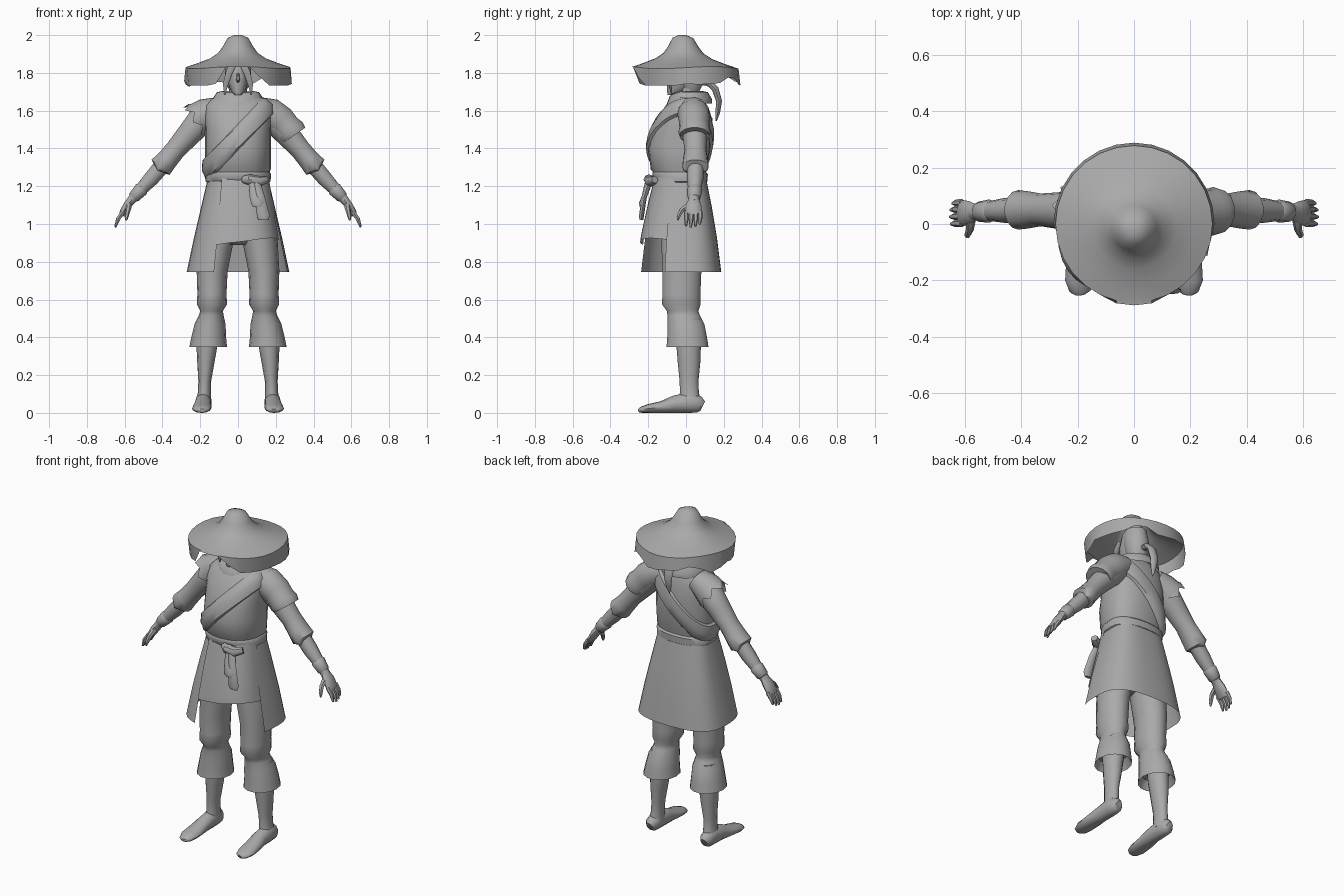
import bpy, bmesh, math
from mathutils import Vector as V

grey = bpy.data.materials.new("plain_grey")
grey.diffuse_color = (0.4, 0.4, 0.4, 1)


def loft(name, rings, closed=True, caps=(True, True)):
    """Skin a list of equal-length point rings."""
    bm = bmesh.new()
    rows = [[bm.verts.new(p) for p in r] for r in rings]
    n = len(rows[0])
    for a, b in zip(rows, rows[1:]):
        for i in range(n if closed else n - 1):
            j = (i + 1) % n
            bm.faces.new((a[i], a[j], b[j], b[i]))
    for cap, row in zip(caps, (rows[0], rows[-1])):
        if cap and closed:
            bm.faces.new(row)
    bmesh.ops.recalc_face_normals(bm, faces=bm.faces)
    me = bpy.data.meshes.new(name)
    bm.to_mesh(me)
    bm.free()
    me.materials.append(grey)
    ob = bpy.data.objects.new(name, me)
    bpy.context.collection.objects.link(ob)
    return ob


def tube(name, pts, ref=(0, 1, 0), n=10, side=1, flat=False, caps=(True, True), jag=0):
    """Tube along (x, y, z, ra, rb); ra lies along ref. side=-1 mirrors in x."""
    P = [V(p[:3]) for p in pts]
    rings = []
    for k, p in enumerate(pts):
        t = (P[min(k + 1, len(P) - 1)] - P[max(k - 1, 0)]).normalized()
        u = V(ref)
        u = (u - t * u.dot(t)).normalized()
        v = t.cross(u)
        if flat:
            u, v = V((1, 0, 0)), V((0, 1, 0))
        ring = []
        for i in range(n):
            a = 2 * math.pi * i / n
            q = P[k] + u * p[3] * math.cos(a) + v * p[4] * math.sin(a)
            if jag and k == len(pts) - 1:
                q += t * jag * (1 if i % 2 else -0.6)
            ring.append(V((q.x * side, q.y, q.z)))
        rings.append(ring)
    return loft(name, rings, caps=caps)


def oval(a, rx, yf, yb, z, p=2.3):
    """Point on a rounded-box outline with separate front and back depth."""
    c, s = math.cos(a), math.sin(a)
    x = math.copysign(abs(c) ** (2 / p), c) * rx
    return V((x, abs(s) ** (2 / p) * (yb if s > 0 else yf), z))


def angles(a0, a1, n):
    return [math.radians(a0 + (a1 - a0) * i / n) for i in range(n + 1)]


FULL = angles(0, 360, 24)[:-1]

# Tunic body: z, half width, front y, back y
TORSO = [(1.2, .16, -.155, .10), (1.25, .157, -.155, .10), (1.29, .174, -.187, .11),
         (1.40, .174, -.2, .127), (1.50, .174, -.175, .13), (1.58, .178, -.14, .12),
         (1.63, .17, -.105, .11), (1.665, .135, -.08, .095), (1.69, .08, -.06, .075)]


def torso(a, z, off=0):
    for lo, hi in zip(TORSO, TORSO[1:]):
        if z <= hi[0] or hi is TORSO[-1]:
            t = max(0, min(1, (z - lo[0]) / (hi[0] - lo[0])))
            rx, yf, yb = [l + (h - l) * t for l, h in zip(lo[1:], hi[1:])]
            return oval(a, rx + off, yf - off, yb + off, z)


loft("tunic_body", [[oval(a, rx, yf, yb, z) for a in FULL] for z, rx, yf, yb in TORSO])

# Belt, and the diagonal sash wrapped around the chest
loft("belt", [[torso(a, z, o) for a in FULL] for z, o in
              ((1.275, 0), (1.265, .012), (1.225, .014), (1.215, 0))], caps=(False, False))
rows = []
for v, off in ((-.075, 0), (-.06, .014), (0, .02), (.055, .014), (.065, 0)):
    row = []
    for a in angles(0, 360, 36)[:-1]:
        z = 1.45
        for _ in range(8):
            z = .5 * z + .5 * (1.465 + v + 1.05 * torso(a, z).x)
        row.append(torso(a, min(z, 1.68), off))
    rows.append(row)
loft("chest_sash", rows, caps=(False, False))

# Skirt (long sides and back) and the shorter front apron
HEM = [(1.25, .158, -.158, .105), (1.1, .193, -.195, .135), (.92, .235, -.228, .165),
       (.745, .272, -.25, .187)]
loft("long_skirt", [[oval(a, rx, yf, yb, z, 2.7) for a in angles(-20, 249, 24)]
                    for z, rx, yf, yb in HEM], closed=False)
loft("front_apron", [[oval(a, rx, yf, yb, z - (.02 * math.sin(2 * a) if z < 1 else 0), 2.7)
                      for a in angles(-114, -14, 12)]
                     for z, rx, yf, yb in ((1.25, .166, -.166, .1), (1.1, .19, -.203, .1),
                                           (.94, .215, -.238, .1), (.905, .222, -.243, .1))],
     closed=False)

# Belt knot with its hanging ends
tube("belt_knot", [(.03, -.175, 1.235, .02, .02), (.06, -.195, 1.235, .03, .028),
                   (.11, -.19, 1.225, .03, .03), (.15, -.165, 1.235, .02, .02)], n=8)
for nm, x0, x1, zb in (("sash_end_front", .095, .135, 1.02), ("sash_end_rear", .075, .105, 1.09)):
    tube(nm, [(x0, -.195, 1.23, .02, .02), (.5 * (x0 + x1), -.222, 1.14, .028, .014),
              (x1, -.236, zb + .02, .034, .013), (x1, -.236, zb, .025, .01)], ref=(1, 0, 0), n=8)

# Cowl collar, dipping to the front
rows = []
for r, dz, dip in ((.135, -.03, .05), (.135, -.005, .04), (.112, .03, .02),
                   (.085, .035, .01), (.06, 0, 0)):
    rows.append([V((r * math.cos(a), .015 + r * .9 * math.sin(a),
                    1.668 + dz - dip * max(0, -math.sin(a)) ** 3)) for a in FULL])
loft("cowl_collar", rows, caps=(False, False))

# Head, neck, nose and hair
tube("neck", [(0, .02, 1.58, .05, .05), (0, .01, 1.76, .045, .045)], flat=True)
tube("head", [(0, -.08, 1.683, .016, .018), (0, -.05, 1.705, .038, .052),
              (0, -.022, 1.75, .054, .08), (0, -.012, 1.81, .062, .09),
              (0, 0, 1.88, .058, .08), (0, 0, 1.93, .03, .04)], flat=True, n=14)
tube("nose", [(0, -.098, 1.80, .006, .006), (0, -.108, 1.762, .01, .012),
              (0, -.1, 1.75, .006, .006)], flat=True, n=6)
tube("back_hair", [(0, .03, 1.69, .035, .035), (0, .025, 1.74, .062, .065),
                   (0, .02, 1.81, .07, .078), (0, .01, 1.89, .06, .07)], flat=True, n=12)
for s, tag in ((1, "left"), (-1, "right")):
    tube("fringe_" + tag, [(.02, -.1, 1.86, .012, .022), (.048, -.1, 1.80, .01, .02),
                           (.066, -.085, 1.74, .008, .016), (.07, -.075, 1.685, .003, .003)],
         n=6, side=s)
tube("ponytail", [(0, .07, 1.76, .02, .02), (0, .115, 1.755, .022, .018),
                  (0, .155, 1.715, .03, .018), (0, .175, 1.65, .028, .016),
                  (0, .168, 1.59, .018, .012), (0, .16, 1.545, .003, .003)], ref=(1, 0, 0), n=8)

# Hat: tall crown, wide brim whose edge hangs at the sides and back
HAT = [(.02, 2.0), (.055, 1.985), (.08, 1.94), (.105, 1.905), (.15, 1.875), (.215, 1.85),
       (.278, 1.828)]
hat_angles = angles(0, 360, 28)[:-1]
rows = []
for r, z in HAT:
    rows.append([V((r * math.cos(a), (r * 1.0) * math.sin(a) - .02 * (1 - r / .28),
                    z + .006 * math.sin(3 * a) * r / .28)) for a in hat_angles])
edge = []
for i, a in enumerate(hat_angles):
    x, y = .285 * math.cos(a), .288 * math.sin(a)
    if y < 0:
        t = max(0, min(1, (abs(x - .01) - .07) / .08))
        drop = .1 * t * t * (3 - 2 * t)
    else:
        drop = .075 + .02 * math.sin(5 * a) + (.015 if i % 3 == 0 else 0)
    k = 1 - .06 * drop / .1 * (y < -.05)
    edge.append(V((x * k, y * k, 1.832 - drop)))
loft("wide_hat", rows + [edge], caps=(True, False))

# Arms: sleeved upper arm, forearm, wrist wrap, hand
for s, tag in ((1, "left"), (-1, "right")):
    tube("upper_sleeve_" + tag,
         [(.12, .04, 1.6, .07, .06), (.19, .045, 1.555, .075, .078), (.26, .047, 1.475, .066, .066),
          (.33, .05, 1.395, .058, .056), (.375, .05, 1.34, .066, .058),
          (.41, .05, 1.3, .07, .064), (.425, .05, 1.28, .06, .054), (.41, .05, 1.30, .04, .04)],
         n=14, side=s)
    tube("forearm_" + tag, [(.40, .05, 1.31, .045, .045), (.46, .048, 1.24, .044, .043),
                            (.53, .045, 1.165, .032, .032), (.575, .04, 1.115, .028, .022)], side=s)
    tube("wrist_wrap_" + tag, [(.505, .046, 1.192, .034, .034), (.512, .046, 1.184, .041, .04),
                               (.55, .043, 1.143, .036, .033), (.556, .043, 1.137, .028, .026)], side=s)
    tube("palm_" + tag, [(.56, .043, 1.132, .028, .022), (.585, .04, 1.1, .042, .023),
                         (.61, .038, 1.06, .046, .019), (.618, .038, 1.045, .042, .012)], side=s)
    for i, (y, l) in enumerate(((.002, .92), (.027, 1), (.052, .95), (.075, .8))):
        tube(f"finger_{i}_{tag}", [(.608, y, 1.065, .013, .013),
                                   (.608 + .028 * l, y, 1.065 - .04 * l, .0125, .012),
                                   (.608 + .042 * l, y - .002, 1.065 - .082 * l, .006, .006)],
             n=6, side=s)
    tube("thumb_" + tag, [(.578, .015, 1.10, .018, .016), (.582, -.022, 1.075, .014, .014),
                          (.59, -.04, 1.04, .011, .011), (.592, -.043, 1.02, .005, .005)],
         ref=(1, 0, 0), n=6, side=s)

# Short over-sleeve on one shoulder, torn one on the other
tube("short_sleeve", [(.11, .035, 1.61, .075, .065), (.17, .04, 1.585, .086, .085),
                      (.225, .045, 1.545, .083, .084), (.262, .045, 1.507, .08, .076),
                      (.28, .045, 1.487, .086, .083), (.297, .045, 1.468, .08, .075),
                      (.285, .045, 1.48, .06, .06)], n=14)
tube("torn_sleeve", [(.11, .035, 1.61, .075, .065), (.165, .04, 1.585, .086, .084),
                     (.205, .045, 1.56, .09, .09), (.22, .045, 1.55, .096, .097)],
     n=14, side=-1, caps=(True, False), jag=.022)

# Legs: baggy trousers gathered under the knee, bare shins, feet
tube("trouser_seat", [(0, -.01, 1.22, .15, .12), (0, -.015, 1.05, .17, .13),
                      (0, -.015, .93, .15, .12), (0, -.015, .89, .06, .08)], flat=True, n=16)
for s, tag in ((1, "left"), (-1, "right")):
    tube("trouser_leg_" + tag,
         [(.10, -.015, 1.05, .09, .12), (.118, -.02, .9, .093, .113), (.137, -.022, .75, .082, .106),
          (.138, -.024, .63, .077, .103), (.138, -.025, .575, .08, .105),
          (.14, -.018, .54, .06, .086), (.142, -.012, .515, .066, .088),
          (.148, 0, .47, .082, .1), (.155, .006, .4, .092, .108), (.158, .008, .348, .1, .114),
          (.158, .008, .40, .07, .09)], flat=True, n=14, side=s)
    tube("shin_" + tag, [(.158, .01, .5, .055, .07), (.164, .014, .36, .056, .065),
                         (.17, .016, .27, .046, .06), (.176, .016, .17, .034, .05),
                         (.178, .018, .11, .034, .05), (.182, .02, .05, .042, .06)],
         flat=True, n=12, side=s)
    tube("foot_" + tag, [(.184, .088, .035, .022, .028), (.184, .07, .044, .038, .044),
                         (.184, .02, .055, .043, .055), (.185, -.06, .046, .044, .046),
                         (.19, -.13, .031, .05, .031), (.193, -.2, .023, .051, .023),
                         (.19, -.238, .016, .038, .016), (.188, -.25, .012, .018, .01)],
         ref=(1, 0, 0), n=12, side=s)

bpy.ops.object.select_all(action='SELECT')
bpy.context.view_layer.objects.active = bpy.context.selected_objects[0]
bpy.ops.object.shade_smooth_by_angle(angle=math.radians(45))
